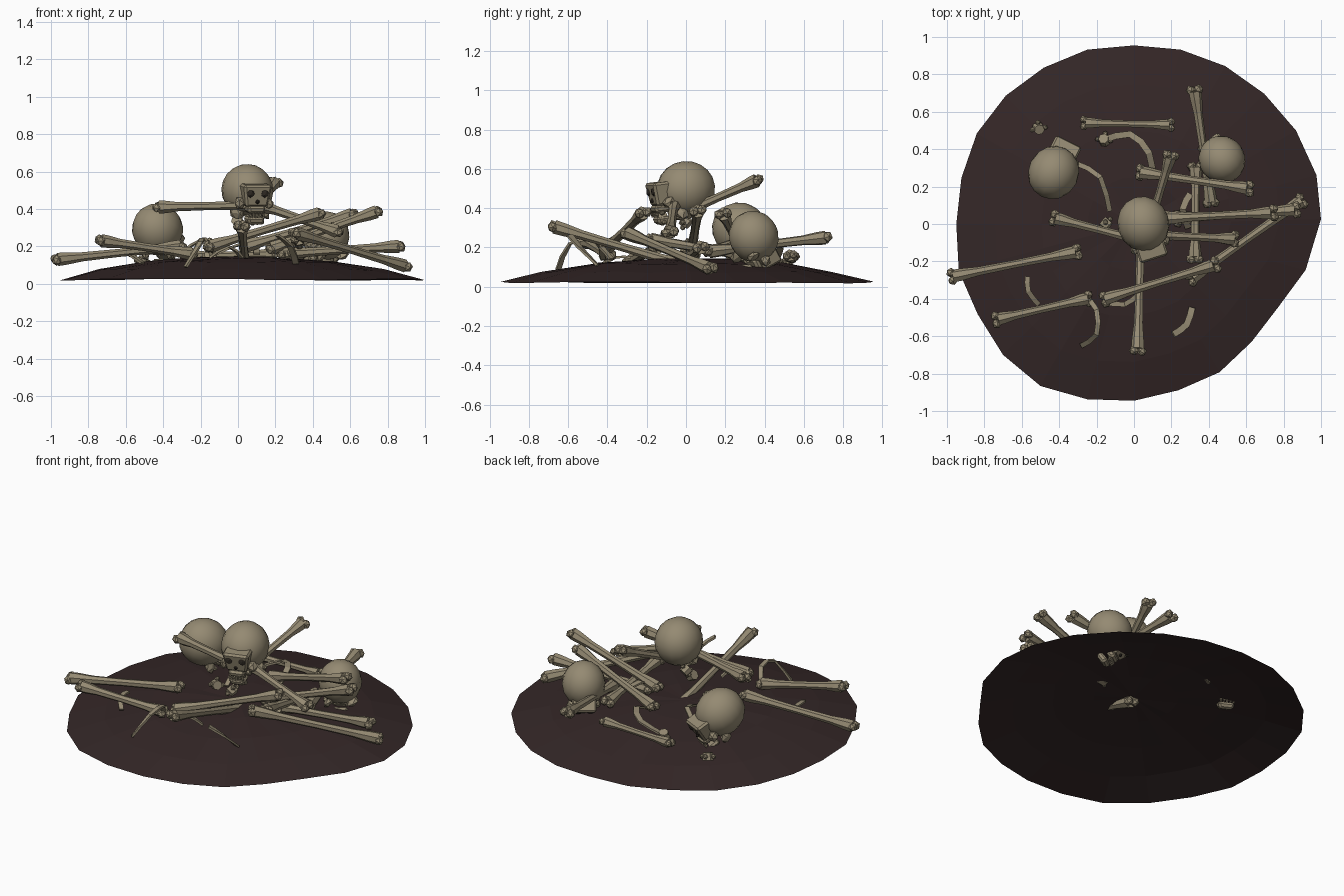
import bpy, bmesh, math, random
from mathutils import Vector, Matrix

if "Cube" in bpy.data.objects:
    bpy.data.objects.remove(bpy.data.objects["Cube"])
random.seed(4)


def material(name, rgb):
    m = bpy.data.materials.new(name)
    m.diffuse_color = (*rgb, 1)
    m.use_nodes = True
    m.node_tree.nodes["Principled BSDF"].inputs["Base Color"].default_value = m.diffuse_color
    return m


BONE = material("old bone", (0.30, 0.255, 0.17))
EARTH = material("dark earth", (0.034, 0.02, 0.02))
HOLLOW = material("dark hollow", (0.03, 0.024, 0.018))


def finish(name, bm, mats, smooth=False, recalc=True):
    if recalc:
        bmesh.ops.recalc_face_normals(bm, faces=bm.faces)
    me = bpy.data.meshes.new(name)
    bm.to_mesh(me)
    bm.free()
    for m in mats:
        me.materials.append(m)
    ob = bpy.data.objects.new(name, me)
    bpy.context.collection.objects.link(ob)
    if smooth:
        bpy.context.view_layer.objects.active = ob
        ob.select_set(True)
        bpy.ops.object.shade_smooth_by_angle(angle=math.radians(35))
        ob.select_set(False)
    return ob


def loft(bm, rings, cap=True):
    """Join a list of equal-length point rings with quads."""
    vs = [[bm.verts.new(p) for p in r] for r in rings]
    n = len(vs[0])
    for a, b in zip(vs, vs[1:]):
        for i in range(n):
            bm.faces.new((a[i], a[(i + 1) % n], b[(i + 1) % n], b[i]))
    if cap:
        bm.faces.new(vs[0][::-1])
        bm.faces.new(vs[-1])
    return vs


def knob(bm, pos, size):
    """Low-poly rounded lump."""
    rot = Matrix.Rotation(random.uniform(0, 3), 4, Vector((1, random.random(), 0.4)))
    mat = Matrix.Translation(pos) @ rot @ Matrix.Diagonal((*size, 1))
    bmesh.ops.create_icosphere(bm, subdivisions=1, radius=1, matrix=mat)


# Mound: uneven 24-sided shallow dome, open underneath
radii = [1.0, 1.01, 1.0, .985, .975, .965, .955, .965, .965, .97, .97, .955,
         .95, .97, .965, .99, 1.0, .97, .945, .92, .915, .89, .89, .95]
bm = bmesh.new()
rings = []
for f, z in ((1, .022), (.78, .075), (.52, .118), (.26, .138)):
    ring = []
    for i, r in enumerate(radii):
        a = math.radians(15 * i + (1.5 if i == 0 else 0))
        ring.append((r * f * math.cos(a), r * f * math.sin(a), z + random.uniform(-.005, .005)))
    rings.append(ring)
inner = loft(bm, rings, cap=False)[-1]
top = bm.verts.new((0, 0, .145))
for i in range(24):
    bm.faces.new((inner[i], inner[(i + 1) % 24], top))
finish("earth_mound", bm, [EARTH])


# Long bones: flared shaft with two knuckles at each end
def long_bone(name, a, b, k=1.0):
    a, b = Vector(a), Vector(b)
    d = b - a
    q = d.to_track_quat('Z', 'Y').to_matrix()
    bm = bmesh.new()
    rings = []
    for t, r in ((0, .036), (.07, .034), (.2, .025), (.5, .022), (.8, .025), (.93, .034), (1, .036)):
        rings.append([a + d * t + q @ Vector((math.cos(s * math.tau / 7) * r * k,
                                              math.sin(s * math.tau / 7) * r * k, 0)) for s in range(7)])
    loft(bm, rings)
    for p, sgn in ((a, -1), (b, 1)):
        side = q @ Vector((.021 * k, .004, 0))
        for s in (-1, 1):
            knob(bm, p + side * s + d.normalized() * .008 * sgn, (.027 * k, .026 * k, .03 * k))
    finish(name, bm, [BONE])


bones = [((-.965, -.28, .13), (-.31, -.15, .20)),
         ((-.73, -.51, .23), (-.25, -.40, .16)),
         ((.02, -.67, .305), (.04, .02, .10)),
         ((-.15, -.40, .20), (.43, -.22, .375)),
         ((.31, -.29, .27), (.89, .12, .095)),
         ((.18, .03, .19), (.74, .06, .385)),
         ((.24, .03, .16), (.86, .075, .20)),
         ((.04, .275, .20), (.61, .19, .37)),
         ((.325, .71, .25), (.41, .12, .18)),
         ((.33, .30, .16), (.325, -.18, .24)),
         ((.08, -.03, .37), (.195, .36, .54)),
         ((-.42, .03, .41), (.08, -.10, .42)),
         ((.12, -.06, .42), (.53, -.08, .28)),
         ((-.26, .54, .15), (.19, .53, .16))]
for i, (a, b) in enumerate(bones):
    long_bone("long_bone_%02d" % (i + 1), a, b, .85 if i == 13 else 1.0)


# Skulls: local face points along -y
def wedge(bm, c, size, taper):
    """Box whose lower end is narrowed."""
    vs = bmesh.ops.create_cube(bm, size=1)['verts']
    for v in vs:
        k = taper if v.co.z < 0 else 1
        v.co = Vector((v.co.x * size[0] * k + c[0], v.co.y * size[1] * k + c[1], v.co.z * size[2] + c[2]))
    bmesh.ops.bevel(bm, geom=list({e for v in vs for e in v.link_edges}), offset=.012, segments=1, affect='EDGES')


def skull(name, pos, face, k):
    mat = Matrix.Translation(pos) @ Vector(face).to_track_quat('-Y', 'Z').to_matrix().to_4x4() @ Matrix.Scale(k, 4)
    bm = bmesh.new()
    bmesh.ops.create_uvsphere(bm, u_segments=16, v_segments=10, radius=1,
                              matrix=Matrix.Diagonal((.138, .15, .14, 1)))
    bm.transform(mat)
    finish(name + "_cranium", bm, [BONE], smooth=True)
    bm = bmesh.new()
    wedge(bm, (0, -.135, -.01), (.16, .12, .12), .75)      # brow and nose
    wedge(bm, (0, -.14, -.085), (.10, .10, .04), .9)       # upper jaw
    wedge(bm, (0, -.14, -.145), (.10, .09, .04), .8)       # chin
    for s in (-1, 1):
        knob(bm, (s * .08, -.125, -.055), (.032, .036, .028))   # cheek
        knob(bm, (s * .075, -.06, -.115), (.024, .04, .045))    # jaw hinge
    for i in range(5):                                     # teeth
        wedge(bm, ((i - 2) * .019, -.182, -.112), (.015, .014, .03), .8)
    bm.transform(mat)
    finish(name + "_face", bm, [BONE])
    bm = bmesh.new()
    for x, z, r in ((-.04, .005, .024), (.04, .005, .024), (0, -.04, .012)):
        bmesh.ops.create_icosphere(bm, subdivisions=1, radius=1,
                                   matrix=Matrix.Translation((x, -.187, z)) @ Matrix.Diagonal((r, .012, r, 1)))
    bm.transform(mat)
    finish(name + "_sockets", bm, [HOLLOW])


skull("top_skull", (.05, 0, .50), (.3, -.95, -.12), 1.0)
skull("right_skull", (.47, .345, .255), (-.3, .4, -.75), .9)
skull("left_skull", (-.43, .275, .29), (.4, .8, -.45), .98)


# Ribs: curved flat strips along a few points
def rib(name, pts, w=.03, t=.012):
    pts = [Vector(p) for p in pts]
    path = [pts[0]]
    for i in range(len(pts) - 1):
        p0, p1, p2, p3 = pts[max(i - 1, 0)], pts[i], pts[i + 1], pts[min(i + 2, len(pts) - 1)]
        for u in (.5, 1):
            path.append(.5 * (2 * p1 + (p2 - p0) * u + (2 * p0 - 5 * p1 + 4 * p2 - p3) * u * u
                              + (3 * p1 - p0 - 3 * p2 + p3) * u ** 3))
    bm = bmesh.new()
    rings = []
    for i, p in enumerate(path):
        d = (path[min(i + 1, len(path) - 1)] - path[max(i - 1, 0)]).normalized()
        s = d.cross(Vector((0, 0, 1))).normalized()
        n = s.cross(d)
        rings.append([p + s * w / 2 * a + n * t / 2 * b for a, b in ((-1, -1), (1, -1), (1, 1), (-1, 1))])
    loft(bm, rings)
    finish(name, bm, [BONE])


ribs = [[(-.30, .32, .17), (-.18, .25, .24), (-.13, .07, .17)],
        [(-.16, .45, .14), (-.02, .48, .2), (.08, .38, .22), (.1, .25, .16)],
        [(-.28, -.65, .09), (-.20, -.59, .22), (-.20, -.46, .23), (-.25, -.40, .14)],
        [(-.57, -.28, .15), (-.565, -.36, .15), (-.51, -.43, .11)],
        [(.21, -.59, .26), (.28, -.54, .2), (.31, -.45, .11)],
        [(.30, .16, .19), (.26, .08, .22), (.29, -.02, .15)],
        [(-.15, -.42, .14), (-.05, -.43, .2), (.02, -.38, .14)]]
for i, p in enumerate(ribs):
    rib("rib_%d" % (i + 1), p, .035 if i in (1, 4, 5) else .027)


# Vertebrae: stubby drum with three prongs
for i, p in enumerate([(-.51, .51, .12), (-.15, .0, .2), (.03, -.1, .25), (.0, .0, .33),
                       (.1, -.12, .35), (-.16, .45, .14)]):
    bm = bmesh.new()
    bmesh.ops.create_cone(bm, cap_ends=True, segments=7, radius1=.032, radius2=.028, depth=.045)
    for a in (0, 90, 180):
        c = Vector((math.cos(math.radians(a)), math.sin(math.radians(a)), 0)) * .035
        knob(bm, c, (.016, .016, .014))
    bm.transform(Matrix.Translation(p) @ Matrix.Rotation(1.1 * i + .4, 4, Vector((1, .6, .5))))
    finish("vertebra_%d" % (i + 1), bm, [BONE])
